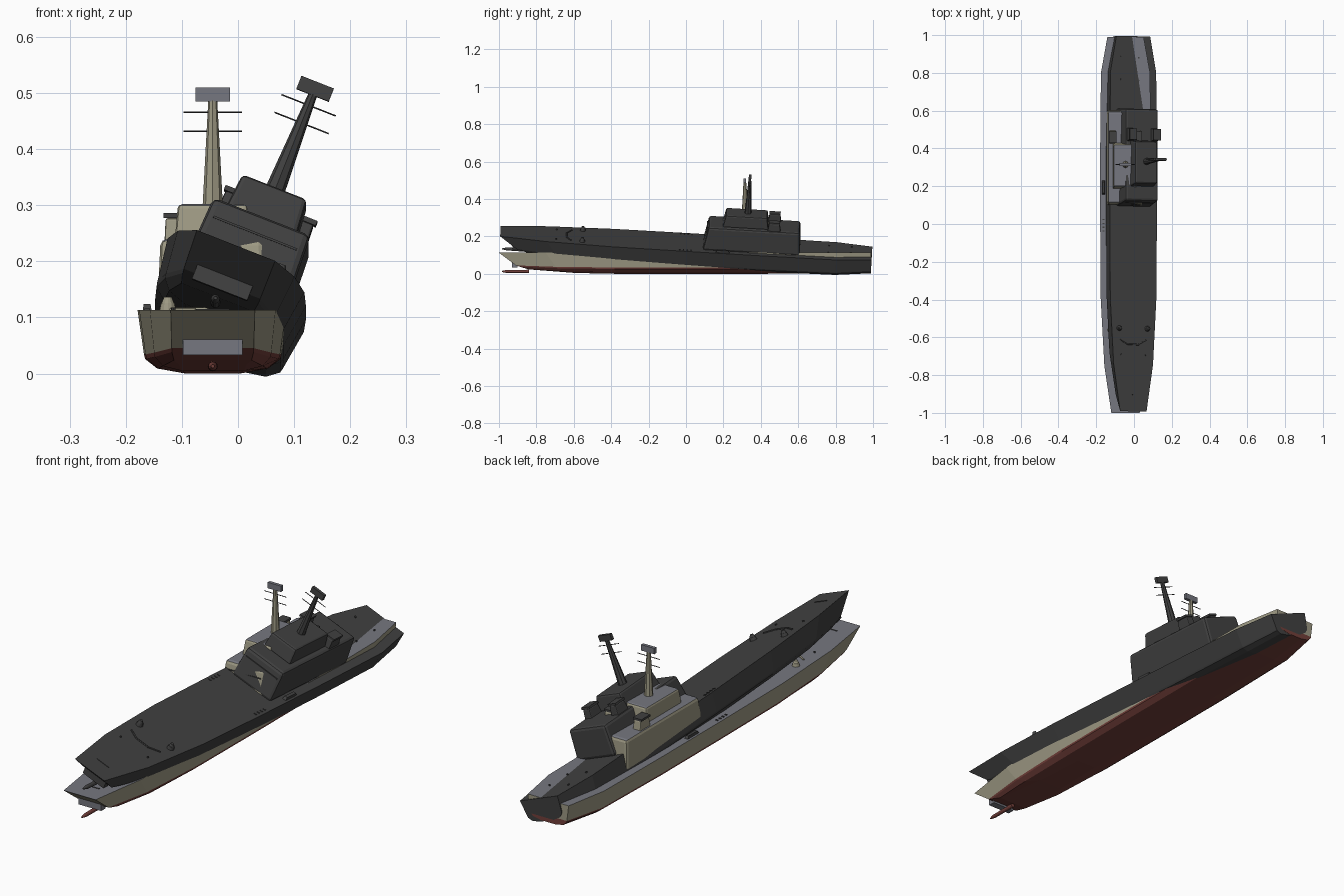
import bpy, bmesh, math
from mathutils import Matrix, Vector

if "Cube" in bpy.data.objects:
    bpy.data.objects.remove(bpy.data.objects["Cube"])


def material(name, rgb):
    m = bpy.data.materials.new(name)
    m.diffuse_color = (*rgb, 1)
    m.use_nodes = True
    m.node_tree.nodes["Principled BSDF"].inputs["Base Color"].default_value = m.diffuse_color
    return m


TAN = material("tan_paint", (0.34, 0.32, 0.23))
GREY = material("deck_grey", (0.18, 0.185, 0.215))
RED = material("bottom_red", (0.17, 0.05, 0.042))
DARK = material("charcoal", (0.052, 0.052, 0.052))


class Ship:
    """One ship: an upright painted one, and a rolled and pitched charcoal one."""

    def __init__(self, prefix, matrix, mono=None):
        self.prefix, self.matrix, self.mono = prefix, matrix, mono

    def add(self, name, bm, mats, bevel=0.0):
        bmesh.ops.recalc_face_normals(bm, faces=bm.faces)
        me = bpy.data.meshes.new(name)
        bm.to_mesh(me)
        bm.free()
        me.transform(self.matrix)
        for m in mats:
            me.materials.append(self.mono or m)
        ob = bpy.data.objects.new(self.prefix + "_" + name, me)
        bpy.context.collection.objects.link(ob)
        if bevel:
            mod = ob.modifiers.new("bevel", "BEVEL")
            mod.width, mod.segments, mod.limit_method = bevel, 2, 'ANGLE'
        return ob

    def block(self, name, x, y, z, mats, front=0.0, back=0.0, side=0.0, bevel=0.0):
        """Box from x, y, z ranges; the top can be pulled in at front, back and sides."""
        bm = bmesh.new()
        lo = [(x[0], y[0]), (x[1], y[0]), (x[1], y[1]), (x[0], y[1])]
        hi = [(x[0] + side, y[0] + front), (x[1] - side, y[0] + front),
              (x[1] - side, y[1] - back), (x[0] + side, y[1] - back)]
        a = [bm.verts.new((*p, z[0])) for p in lo]
        b = [bm.verts.new((*p, z[1])) for p in hi]
        bm.faces.new(a)
        top = bm.faces.new(b)
        for i in range(4):
            j = (i + 1) % 4
            bm.faces.new((a[i], a[j], b[j], b[i]))
        if len(mats) > 1:
            top.material_index = 1
        return self.add(name, bm, mats, bevel)

    def cone(self, name, p, q, r1, r2, mats, n=12):
        """Round bar or cone from p to q."""
        p, q = Vector(p), Vector(q)
        d = q - p
        bm = bmesh.new()
        bmesh.ops.create_cone(bm, cap_ends=True, segments=n, radius1=r1, radius2=r2,
                              depth=d.length)
        rot = Vector((0, 0, 1)).rotation_difference(d).to_matrix().to_4x4()
        bm.transform(Matrix.Translation((p + q) / 2) @ rot)
        return self.add(name, bm, mats)

    def hull(self):
        # stations: deck y, half width, bow rake, bow lift, stern lift
        stations = [(-1, .075, 1, 1, 0), (-.75, .112, .6, .3, 0), (-.4, .131, .15, 0, 0),
                    (0, .134, 0, 0, 0), (.4, .134, 0, 0, 0), (.8, .130, 0, 0, .3),
                    (.99, .096, 0, 0, 1)]
        # section: width factor, height, rake in y
        profile = [(1, .113, 0), (.915, .034, .09), (.9, .026, .11), (.74, .009, .16),
                   (.36, 0, .26)]
        bm = bmesh.new()
        rings = []
        for y, w, rake, lift, stern in stations:
            half = []
            for f, z, r in profile:
                k = 1 - z / .113
                half.append((w * (f + (1 - f) * .7 * lift), y + r * rake,
                             z + (.016 * lift + .018 * stern) * k))
            pts = [(-x, yy, z) for x, yy, z in half] + half[::-1]
            rings.append([bm.verts.new(p) for p in pts])
        n = len(rings[0])

        def face(vs, mat):
            bm.faces.new(vs).material_index = mat

        for a, b in zip(rings, rings[1:]):
            for i in range(n - 1):
                face((a[i], a[i + 1], b[i + 1], b[i]), 0 if i in (0, n - 2) else 2)
            face((a[n - 1], a[0], b[0], b[n - 1]), 1)
        for ring in (rings[0], rings[-1]):
            for i in range(n // 2 - 1):
                face((ring[i], ring[i + 1], ring[n - 2 - i], ring[n - 1 - i]),
                     0 if i == 0 else 2)
        self.add("hull", bm, [TAN, GREY, RED])

    def build(self):
        self.hull()
        # bow: plate and underwater bulb
        self.block("bow_plate", (-.053, .053), (-.93, -.90), (.033, .063), [GREY])
        self.cone("bulb", (0, -.84, .013), (0, -.96, .013), .009, .008, [RED])
        self.cone("bulb_nose", (0, -.96, .013), (0, -.985, .013), .008, .003, [RED])
        # superstructure tiers
        self.block("lower_house", (-.099, .099), (.085, .605), (.11, .24), [TAN, GREY],
                   .025, .008, .006, .012)
        self.block("upper_house", (-.068, .068), (.185, .43), (.235, .302), [TAN, GREY],
                   .014, .010, .006, .008)
        self.block("bridge_windows", (-.08, .08), (.1, .106), (.205, .209), [DARK])
        # mast, yards and radar
        self.cone("mast", (0, .315, .30), (0, .315, .487), .018, .008, [TAN], 8)
        for z in (.432, .466):
            self.cone("yard", (-.052, .315, z), (.052, .315, z), .0015, .0015, [DARK], 6)
        self.block("radar", (-.031, .031), (.308, .322), (.485, .510), [GREY])
        for s in (-1, 1):
            # paired funnels beside the upper house
            x = s * .068
            self.block("funnel", (x - .018, x + .018), (.425, .495), (.235, .277), [TAN],
                       .006, .006, .002, .004)
            self.block("funnel_cap", (x - .02, x + .02), (.43, .49), (.277, .286), [DARK])
            # boats on the deck edge
            x = s * .117
            self.block("boat", (x - .008, x + .008), (.155, .23), (.112, .124), [DARK],
                       .008, .008, .002)
            # foredeck mounts
            x = s * .08
            self.cone("deck_mount", (x, -.56, .112), (x, -.56, .126), .015, .012, [TAN])
            self.cone("deck_mount_cap", (x, -.56, .126), (x, -.56, .136), .011, .007, [TAN])
            # bollards
            for y in (-.7, .76, .88):
                self.cone("bollard", (s * .07, y, .112), (s * .07, y, .118), .004, .004,
                          [DARK], 8)
            # swept breakwater arm
            self.cone("breakwater_arm", (s * .075, -.62, .114), (s * .03, -.645, .114),
                      .004, .004, [TAN], 6)
            # side ladder rungs
            for k in range(4):
                y = -.04 + k * .02
                self.block("ladder_rung", (s * .117 - .005, s * .117 + .005),
                           (y, y + .006), (.112, .116), [DARK])
        self.cone("breakwater", (-.031, -.645, .114), (.031, -.645, .114), .004, .004,
                  [TAN], 6)
        self.block("bow_hatch_line", (-.03, .03), (-.912, -.907), (.112, .115), [DARK])


# upright painted ship
Ship("painted", Matrix.Translation((-.045, 0, 0))).build()
# rolled and pitched charcoal ship crossing through it
tilt = Matrix.Rotation(math.radians(-3.4), 4, 'X') @ Matrix.Rotation(math.radians(21.5), 4, 'Y')
Ship("charcoal", Matrix.Translation((-.045, 0, .064)) @ tilt, DARK).build()
